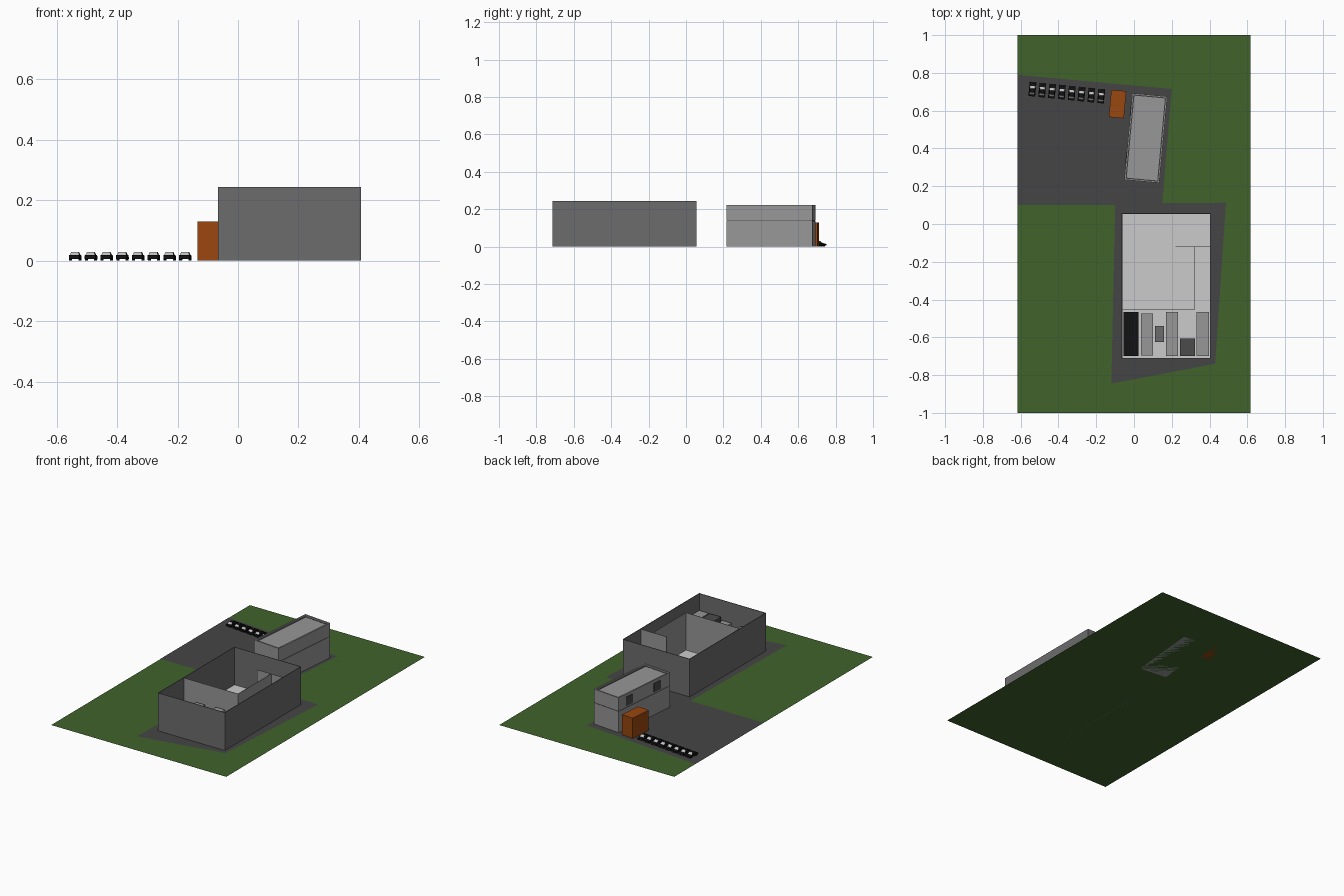
import bpy, bmesh, math
from mathutils import Matrix, Vector

if "Cube" in bpy.data.objects:
    bpy.data.objects.remove(bpy.data.objects["Cube"])

def mat(name, r, g, b):
    m = bpy.data.materials.new(name)
    m.diffuse_color = (r, g, b, 1)
    m.use_nodes = True
    m.node_tree.nodes["Principled BSDF"].inputs["Base Color"].default_value = m.diffuse_color
    return m

GRASS = mat("grass green", .052, .125, .025)
ASPHALT = mat("asphalt", .06, .06, .062)
FLOOR = mat("pale floor", .60, .60, .60)
WALL = mat("wall grey", .15, .15, .15)
LIGHT = mat("light grey", .31, .31, .31)
DARK = mat("dark grey", .07, .07, .07)
BLACK = mat("black", .006, .006, .006)
ORANGE = mat("rust orange", .32, .063, .005)
GLASS = mat("pale glass", .55, .55, .57)
TILT = math.radians(-5.3)          # yard buildings sit slightly rotated

def finish(name, bm, mats, place=None):
    bmesh.ops.recalc_face_normals(bm, faces=bm.faces)
    me = bpy.data.meshes.new(name)
    bm.to_mesh(me)
    bm.free()
    for m in mats:
        me.materials.append(m)
    ob = bpy.data.objects.new(name, me)
    bpy.context.collection.objects.link(ob)
    if place:
        ob.matrix_world = place
    return ob

def add_box(bm, x0, x1, y0, y1, z0, z1, index=0):
    c = Vector(((x0 + x1) / 2, (y0 + y1) / 2, (z0 + z1) / 2))
    m = Matrix.Translation(c) @ Matrix.Diagonal((x1 - x0, y1 - y0, z1 - z0, 1))
    for v in bmesh.ops.create_cube(bm, size=1, matrix=m)["verts"]:
        for f in v.link_faces:
            f.material_index = index

def box(name, dims, m, place=None):
    bm = bmesh.new()
    add_box(bm, *dims)
    return finish(name, bm, [m], place)

def sheet(name, pts, z, m):
    bm = bmesh.new()
    f = bm.faces.new([bm.verts.new((x, y, z)) for x, y in pts])
    f.normal_update()
    if f.normal.z < 0:
        f.normal_flip()
    me = bpy.data.meshes.new(name)
    bm.to_mesh(me)
    bm.free()
    me.materials.append(m)
    ob = bpy.data.objects.new(name, me)
    bpy.context.collection.objects.link(ob)

def spot(x, y):
    return Matrix.Translation((x, y, 0)) @ Matrix.Rotation(TILT, 4, 'Z')

# Ground and paved yard
sheet("grass_ground", [(-.617, -1), (.617, -1), (.617, 1), (-.617, 1)], 0, GRASS)
sheet("asphalt_yard", [(-.617, .79), (.20, .715), (.15, .11), (.487, .113),
                       (.43, -.74), (-.12, -.845), (-.10, .10), (-.617, .10)], .0015, ASPHALT)

# Open-topped hall: floor and four thin outer walls
X0, X1, Y0, Y1, H, T = -.066, .406, -.713, .057, .243, .004
sheet("hall_floor", [(X0, Y0), (X1, Y0), (X1, Y1), (X0, Y1)], .003, FLOOR)
bm = bmesh.new()
add_box(bm, X0, X1, Y0, Y0 + T, 0, H)
add_box(bm, X0, X1, Y1 - T, Y1, 0, H)
add_box(bm, X0, X0 + T, Y0 + T, Y1 - T, 0, H)
add_box(bm, X1 - T, X1, Y0 + T, Y1 - T, 0, H)
finish("hall_outer_walls", bm, [WALL])

# Partitions inside the hall
bm = bmesh.new()
add_box(bm, X0 + T, .32, -.456, -.453, .003, H - .002)
add_box(bm, .317, .32, -.453, -.122, .003, H - .002)
add_box(bm, .22, X1 - T, -.122, -.119, .003, H - .002)
finish("hall_partitions", bm, [LIGHT])

# Equipment blocks along the front of the hall: x0, x1, y0, y1, height
for i, (x0, x1, y0, y1, h, m) in enumerate([
        (-.055, .025, -.70, -.465, .09, BLACK),
        (.037, .10, -.695, -.475, .12, LIGHT),
        (.11, .16, -.625, -.54, .12, WALL),
        (.17, .233, -.70, -.465, .12, LIGHT),
        (.243, .323, -.70, -.605, .14, DARK),
        (.33, .397, -.70, -.465, .14, LIGHT)]):
    box(f"equipment_block_{i + 1}", (x0, x1, y0, y1, .003, h), m)

# Two-storey yard building: stacked storeys, dark joint, parapet, windows
P = spot(.0625, .455)
W, L = .093, .23
box("lower_storey", (-W, W, -L, L, 0, .136), LIGHT, P)
box("storey_joint", (-W + .002, W - .002, -L + .002, L - .002, .136, .140), DARK, P)
bm = bmesh.new()
add_box(bm, -W, W, -L, L, .140, .212)
finish("upper_storey", bm, [LIGHT], P)
bm = bmesh.new()
for s in (-1, 1):
    a, b = sorted((s * W, s * (W - .009)))
    add_box(bm, a, b, -L, L, .212, .223)
    a, b = sorted((s * L, s * (L - .009)))
    add_box(bm, -W + .009, W - .009, a, b, .212, .223)
finish("roof_parapet", bm, [LIGHT], P)
bm = bmesh.new()
for s in (-1, 1):                   # dark seam where roof meets parapet
    a, b = sorted((s * (W - .009), s * (W - .012)))
    add_box(bm, a, b, -L + .009, L - .009, .212, .2135)
    a, b = sorted((s * (L - .009), s * (L - .012)))
    add_box(bm, -W + .012, W - .012, a, b, .212, .2135)
finish("roof_seam", bm, [DARK], P)
for i, y in enumerate((.135, -.115)):
    box(f"side_window_{i + 1}", (-W - .003, -W, y - .03, y + .03, .148, .204), DARK, P)

# Orange store beside it
box("orange_store", (-.04, .04, -.0725, .0725, 0, .13), ORANGE, spot(-.087, .635))

# Parked cars: side profile extruded across, pale glass on sloping cabin faces
def prism(bm, prof, w0, w1, glass=False):
    lo = [[bm.verts.new((s * w, y, z)) for y, z, w in
           [(y, z, w0 if k in (0, len(prof) - 1) else w1) for k, (y, z) in enumerate(prof)]]
          for s in (-1, 1)]
    a, b = lo
    bm.faces.new(a)
    bm.faces.new(b[::-1])
    n = len(prof)
    for i in range(n):
        f = bm.faces.new((a[i], b[i], b[(i + 1) % n], a[(i + 1) % n]))
        if glass and i in (0, 2):   # rear window and windscreen
            f.material_index = 1

def car(i, x, y):
    bm = bmesh.new()
    prism(bm, [(-.037, .006), (-.037, .017), (-.030, .019), (.015, .019),
               (.034, .015), (.037, .011), (.037, .006)], .0175, .0175)
    prism(bm, [(-.027, .019), (-.016, .029), (.004, .029), (.017, .0185)], .0155, .012, True)
    for s in (-1, 1):
        for wy in (-.022, .023):    # wheels
            m = (Matrix.Translation((s * .0155, wy, .007))
                 @ Matrix.Rotation(math.pi / 2, 4, 'Y'))
            bmesh.ops.create_cone(bm, cap_ends=True, segments=12, radius1=.007,
                                  radius2=.007, depth=.005, matrix=m)
        add_box(bm, s * .011 - .003, s * .011 + .003, .0365, .0375, .010, .0125, 1)  # lamps
    finish(f"parked_car_{i + 1}", bm, [BLACK, GLASS], spot(x, y))

for i in range(8):
    t = i / 7
    car(i, -.538 + t * .364, .713 - t * .037)
